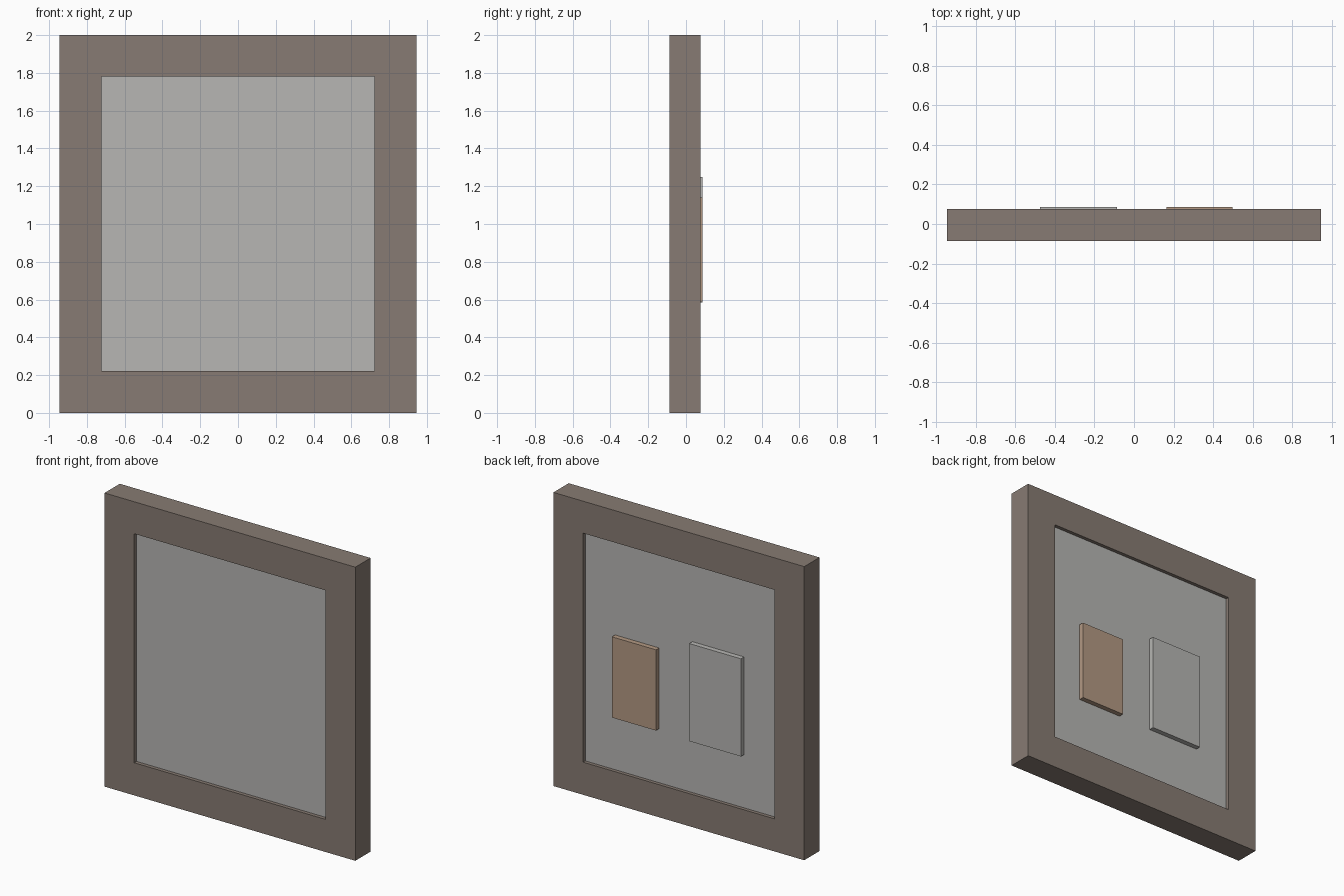
import bpy, bmesh

if "Cube" in bpy.data.objects:
    bpy.data.objects.remove(bpy.data.objects["Cube"])


def linear(c):
    c /= 255
    return c / 12.92 if c <= 0.04045 else ((c + 0.055) / 1.055) ** 2.4


def material(name, rgb):
    m = bpy.data.materials.new(name)
    m.diffuse_color = (*[linear(c) for c in rgb], 1)
    m.use_nodes = True
    m.node_tree.nodes["Principled BSDF"].inputs["Base Color"].default_value = m.diffuse_color
    return m


def add_object(name, bm, mat):
    bmesh.ops.recalc_face_normals(bm, faces=bm.faces)
    mesh = bpy.data.meshes.new(name)
    bm.to_mesh(mesh)
    bm.free()
    mesh.materials.append(mat)
    obj = bpy.data.objects.new(name, mesh)
    bpy.context.collection.objects.link(obj)
    return obj


def box(name, x, y, z, mat):
    bm = bmesh.new()
    bmesh.ops.create_cube(bm, size=1)
    for v in bm.verts:
        v.co = [lo + (c + 0.5) * (hi - lo) for c, (lo, hi) in zip(v.co, (x, y, z))]
    return add_object(name, bm, mat)


def ring(name, outer, inner, y, mat):
    """Rectangular frame; outer and inner are (half width, bottom, top)."""
    bm = bmesh.new()
    loops = []
    for depth in y:
        for w, lo, hi in (outer, inner):
            loops.append([bm.verts.new((px, depth, pz))
                          for px, pz in ((-w, lo), (w, lo), (w, hi), (-w, hi))])
    fo, fi, bo, bi = loops
    for a, b in ((fo, fi), (fi, bi), (bi, bo), (bo, fo)):
        for i in range(4):
            j = (i + 1) % 4
            bm.faces.new((a[i], a[j], b[j], b[i]))
    return add_object(name, bm, mat)


frame_brown = material("frame brown", (135, 123, 115))
pale_grey = material("pale grey", (183, 182, 179))
tan = material("tan", (179, 153, 131))

# Thick surrounding frame
ring("frame", (0.945, 0, 2), (0.722, 0.222, 1.782), (-0.087, 0.077), frame_brown)

# Recessed board filling the opening
box("board", (-0.722, 0.722), (-0.062, 0.053), (0.222, 1.782), pale_grey)

# Two plates mounted on the back of the board
box("grey_plate", (-0.475, -0.085), (0.053, 0.087), (0.585, 1.25), pale_grey)
box("tan_plate", (0.165, 0.497), (0.053, 0.087), (0.59, 1.14), tan)
